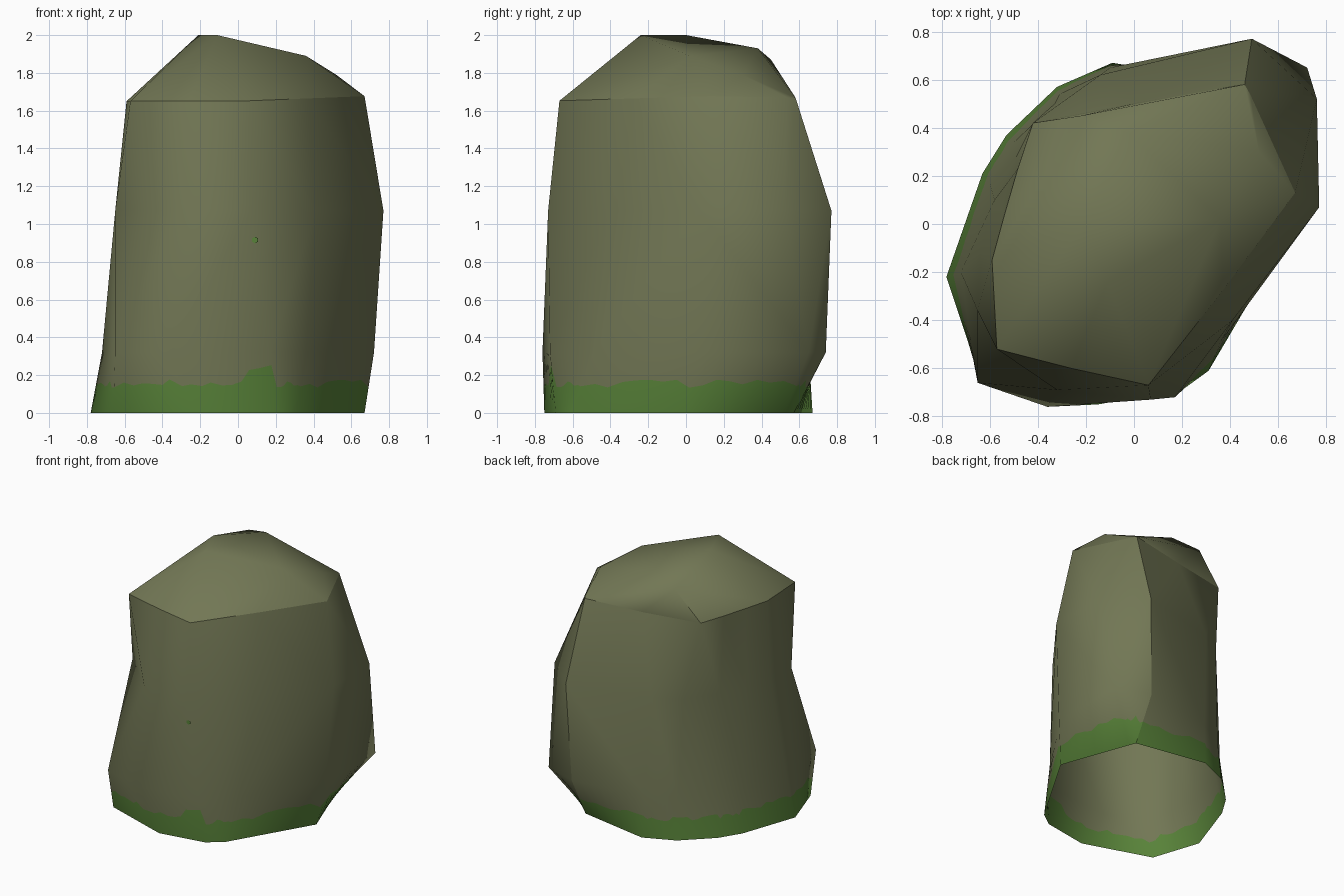
import bpy, bmesh, math, random
from mathutils import Matrix, Vector

if "Cube" in bpy.data.objects:
    bpy.data.objects.remove(bpy.data.objects["Cube"])
random.seed(4)


def material(name, colour):
    mat = bpy.data.materials.new(name)
    mat.use_nodes = True
    mat.diffuse_color = (*colour, 1)
    mat.node_tree.nodes["Principled BSDF"].inputs["Base Color"].default_value = (*colour, 1)
    return mat


def add_object(name, bm, *materials):
    mesh = bpy.data.meshes.new(name)
    bm.to_mesh(mesh)
    bm.free()
    obj = bpy.data.objects.new(name, mesh)
    bpy.context.collection.objects.link(obj)
    for mat in materials:
        mesh.materials.append(mat)
    for poly in mesh.polygons:
        poly.use_smooth = True
    return obj


stone = material("olive stone", (0.168, 0.184, 0.09))
moss = material("green moss", (0.098, 0.225, 0.041))

# Horizontal outlines of the rock, counter-clockwise from the sharp back corner
base = [(.46, .57), (-.09, .67), (-.32, .57), (-.53, .37), (-.63, .21), (-.78, -.22),
        (-.66, -.58), (-.15, -.75), (.2, -.69), (.31, -.61), (.67, 0), (.48, .52)]
low = [(.46, .74), (-.1, .65), (-.31, .54), (-.5, .34), (-.6, .17), (-.72, -.2),
       (-.65, -.66), (-.36, -.76), (.17, -.72), (.36, -.49), (.72, .04), (.72, .65)]
middle = [(.49, .77), (-.14, .62), (-.33, .5), (-.49, .28), (-.58, .1), (-.64, -.12),
          (-.65, -.36), (-.32, -.69), (.07, -.73), (.41, -.4), (.77, .07), (.76, .52)]
rim = [(.46, .58), (.02, .505), (-.42, .42), (-.483, .23), (-.538, .04), (-.59, -.15),
       (-.57, -.52), (-.26, -.6), (.06, -.67), (.37, -.275), (.67, .13), (.485, .535)]


def ring(outline, height, tilt=0):
    points = [Vector((x, y, height + tilt * max(0, x))) for x, y in outline]
    return points + [points[0].copy()]


rings = [ring(base, 0), ring(low, .32), ring(middle, 1.07), ring(rim, 1.65, .04)]


def add_strips(bm, rows):
    """Join rows of points, splitting each quad along its outward-bulging diagonal."""
    grid = [[bm.verts.new(p) for p in row] for row in rows]
    for lower, upper in zip(grid, grid[1:]):
        for i in range(len(lower) - 1):
            a, b, c, d = lower[i], lower[i + 1], upper[i + 1], upper[i]
            normal = (b.co - a.co).cross(c.co - a.co)
            if normal.dot(d.co - a.co) <= 0:
                halves = (a, b, c), (a, c, d)
            else:
                halves = (a, b, d), (b, c, d)
            for half in halves:
                bm.faces.new(half)
    bm.normal_update()
    return grid


# Coarse wall gives the broad smooth normals
coarse = bmesh.new()
ring_normals = [[v.normal.copy() for v in row] for row in add_strips(coarse, rings)]
coarse.free()

STEPS = 8


def resample(row):
    fine = [a.lerp(b, s / STEPS) for a, b in zip(row, row[1:]) for s in range(STEPS)]
    return fine + [row[-1]]


foot, knee = resample(rings[0]), resample(rings[1])
foot_normals, knee_normals = resample(ring_normals[0]), resample(ring_normals[1])

# Ragged upper edge of the moss, with a taller tuft at the front
blend = []
for p, q in zip(foot, knee):
    z = .155 + random.uniform(-.022, .022)
    if p.y < -.4 and .07 < p.x < .21:
        z += .08
    blend.append(z / q.z)
blend[-1] = blend[0]
edge = [p.lerp(q, t) for p, q, t in zip(foot, knee, blend)]
edge_normals = [m.lerp(n, t) for m, n, t in zip(foot_normals, knee_normals, blend)]

# Rock wall, open underneath: ragged foot, then broad facets
bm = bmesh.new()
add_strips(bm, [foot, edge, knee])
add_strips(bm, rings[1:])
for i, face in enumerate(bm.faces):
    face.material_index = 1 if i < 2 * (len(edge) - 1) else 0
wall = add_object("rock_wall", bm, stone, moss)
normal_rows = [foot_normals, edge_normals, knee_normals] + ring_normals[1:]
wall.data.normals_split_custom_set_from_vertices(
    [n.normalized() for row in normal_rows for n in row])

# Faceted crown on the rim
bm = bmesh.new()
peaks = [(-.11, -.24, 2), (-.21, 0, 2), (-.03, .38, 1.93),
         (-.22, .45, 1.87), (.36, .02, 1.89), (.52, .3, 1.79)]
for p in rings[-1][:-1] + peaks:
    bm.verts.new(p)
bmesh.ops.convex_hull(bm, input=bm.verts)
bm.normal_update()
under = [f for f in bm.faces if f.normal.z < 0]
bmesh.ops.delete(bm, geom=under, context='FACES')
crown = add_object("rock_crown", bm, stone)
bpy.ops.object.select_all(action='DESELECT')
crown.select_set(True)
bpy.context.view_layer.objects.active = crown
bpy.ops.object.shade_smooth_by_angle(angle=math.radians(48))

# Small moss speck on the front
bm = bmesh.new()
upright = Matrix.Translation((.09, -.734, .915)) @ Matrix.Rotation(math.pi / 2, 4, 'X')
bmesh.ops.create_circle(bm, cap_ends=True, segments=6, radius=.018, matrix=upright)
add_object("moss_speck", bm, moss)
